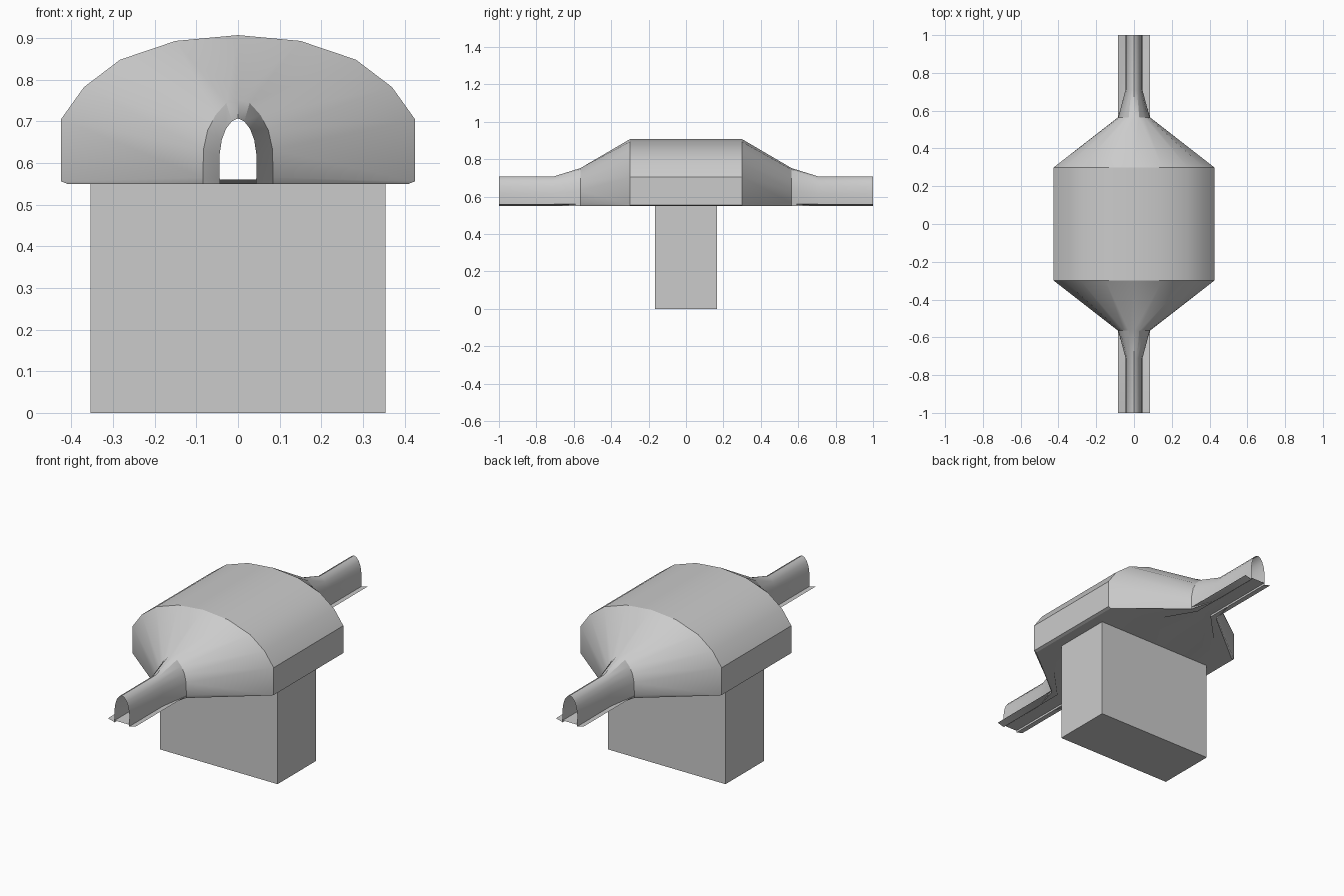
import bpy, bmesh, math

if "Cube" in bpy.data.objects:
    bpy.data.objects.remove(bpy.data.objects["Cube"])


def loft(name, sections):
    """Skin a list of (y, [(x, z), ...]) sections into an open sheet."""
    bm = bmesh.new()
    rows = [[bm.verts.new((x, y, z)) for x, z in pts] for y, pts in sections]
    for a, b in zip(rows, rows[1:]):
        for i in range(len(a) - 1):
            bm.faces.new((a[i], a[i + 1], b[i + 1], b[i]))
    bmesh.ops.recalc_face_normals(bm, faces=bm.faces)
    if sum(f.normal.z for f in bm.faces) < 0:
        bmesh.ops.reverse_faces(bm, faces=bm.faces)
    mesh = bpy.data.meshes.new(name)
    bm.to_mesh(mesh)
    bm.free()
    ob = bpy.data.objects.new(name, mesh)
    bpy.context.collection.objects.link(ob)
    bpy.ops.object.select_all(action='DESELECT')
    ob.select_set(True)
    bpy.context.view_layer.objects.active = ob
    bpy.ops.object.shade_smooth_by_angle(angle=math.radians(28))
    return ob


def full(half):
    """Mirror a half profile that ends on the centre line."""
    return [(-x, z) for x, z in half] + [p for p in half[-2::-1]]


def both_ends(half_sections):
    secs = [(-y, full(p)) for y, p in half_sections]
    return secs + [(y, full(p)) for y, p in half_sections[::-1]]


# Arched hood: wide in the middle, necking down to a narrow open tunnel
narrow = [(.043, .55), (.044, .565), (.045, .615), (.039, .655),
          (.029, .682), (.015, .7), (0, .707)]
neck = [(.084, .55), (.084, .565), (.083, .632), (.073, .678),
        (.054, .715), (.028, .744), (0, .752)]
wide = [(.41, .55), (.425, .556), (.425, .705), (.37, .782),
        (.283, .848), (.15, .893), (0, .907)]
loft("hood", both_ends([(1, narrow), (.71, narrow), (.565, neck), (.3, wide)]))

# Underside plate with shallow folded flanges beside the tunnel
strip = [(.084, .561), (.044, .55), (.043, .56), (0, .56)]
plate = [(.41, .55), (.3, .55), (.2, .55), (0, .55)]
loft("floor_plate", both_ends([(1, strip), (.565, strip), (.3, plate)]))

# Support block
bpy.ops.mesh.primitive_cube_add(size=1, location=(0, 0, .275))
block = bpy.context.object
block.name = "support_block"
block.scale = (.708, .33, .55)
